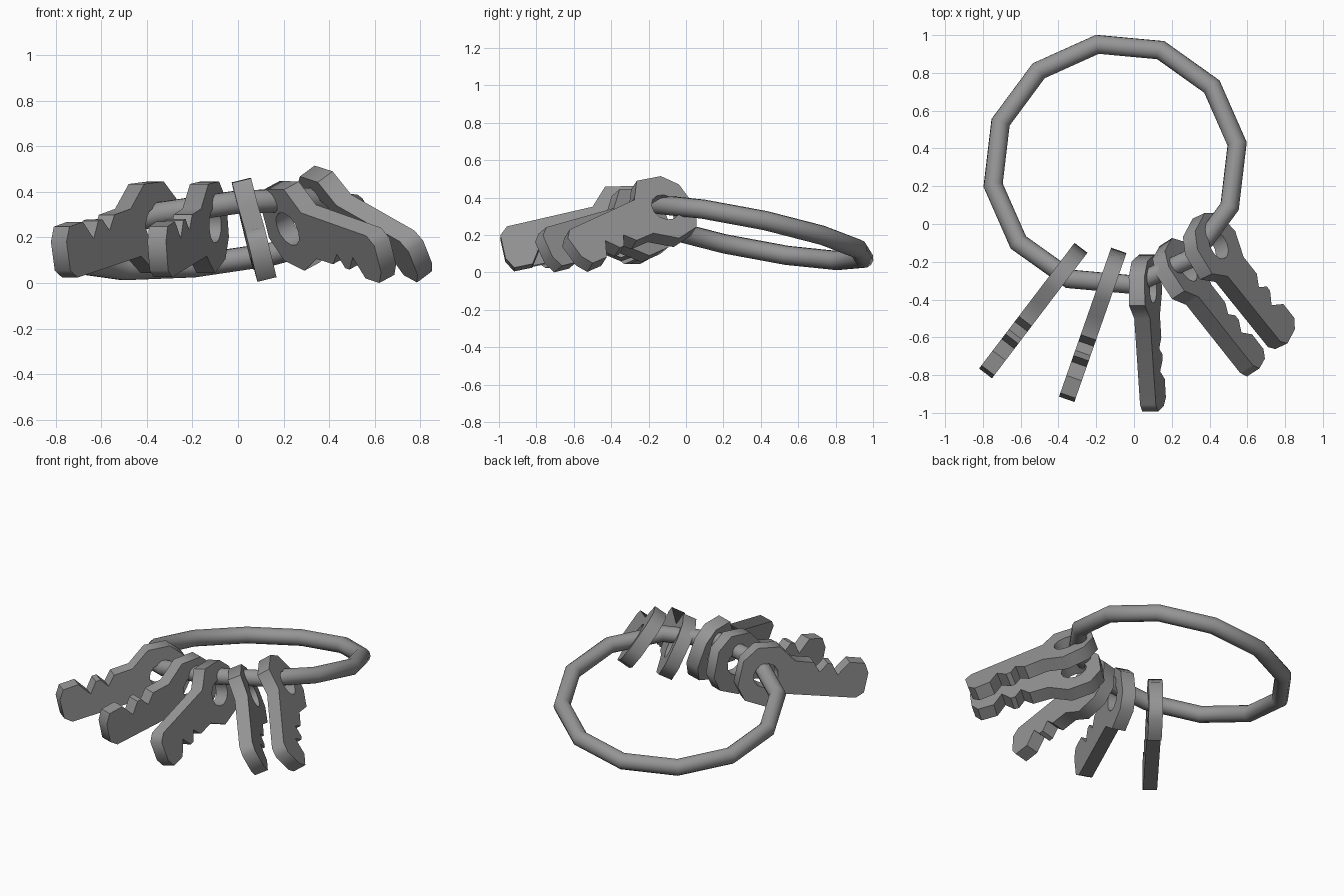
import bpy
import math
from mathutils import Matrix, Vector, Quaternion

cube = bpy.data.objects.get("Cube")
if cube:
    bpy.data.objects.remove(cube, do_unlink=True)

# Single plain metal colour
metal = bpy.data.materials.new("grey_metal")
metal.use_nodes = True
metal.diffuse_color = (0.3, 0.3, 0.3, 1)
metal.node_tree.nodes["Principled BSDF"].inputs["Base Color"].default_value = (0.3, 0.3, 0.3, 1)


def select_only(obj):
    bpy.ops.object.select_all(action="DESELECT")
    obj.select_set(True)
    bpy.context.view_layer.objects.active = obj


def smooth(obj, degrees):
    select_only(obj)
    bpy.ops.object.shade_smooth_by_angle(angle=math.radians(degrees))


# Twelve-sided ring, tilted so its near left part is raised
bpy.ops.mesh.primitive_torus_add(major_segments=12, minor_segments=12,
                                 major_radius=0.658, minor_radius=0.052)
ring = bpy.context.object
ring.name = "split_ring"
tilt = Vector((0, 0, 1)).rotation_difference(Vector((-0.13, 0.2, 1)))
spin = Quaternion((0, 0, 1), math.radians(9))
ring.matrix_world = Matrix.Translation((-0.10, 0.315, 0.215)) @ (tilt @ spin).to_matrix().to_4x4()
ring.data.materials.append(metal)
smooth(ring, 32)

# Key outline: origin at the hole, x towards the tip, teeth on +y
outline = [
    (-0.165, 0.08), (-0.165, -0.09), (-0.10, -0.175), (0.05, -0.205), (0.14, -0.11),
    (0.61, -0.10), (0.655, -0.06), (0.655, 0.07), (0.62, 0.13), (0.52, 0.13),
    (0.46, 0.04), (0.41, 0.11), (0.38, 0.11), (0.34, 0.05), (0.29, 0.11),
    (0.17, 0.11), (0.05, 0.195), (-0.09, 0.175),
]
hole = [(0.08 * math.cos(a * math.tau / 12), 0.08 * math.sin(a * math.tau / 12))
        for a in range(12)]


def make_key():
    curve = bpy.data.curves.new("key_profile", "CURVE")
    curve.dimensions = "2D"
    curve.fill_mode = "BOTH"
    curve.extrude = 0.043
    for points in (outline, hole):
        spline = curve.splines.new("POLY")
        spline.points.add(len(points) - 1)
        for p, (x, y) in zip(spline.points, points):
            p.co = (x, y, 0, 1)
        spline.use_cyclic_u = True
    obj = bpy.data.objects.new("key", curve)
    bpy.context.collection.objects.link(obj)
    select_only(obj)
    bpy.ops.object.convert(target="MESH")
    obj = bpy.context.object
    # Weld the caps to the walls
    bpy.ops.object.mode_set(mode="EDIT")
    bpy.ops.mesh.select_all(action="SELECT")
    bpy.ops.mesh.remove_doubles(threshold=0.0005)
    bpy.ops.mesh.normals_make_consistent(inside=False)
    bpy.ops.object.mode_set(mode="OBJECT")
    obj.data.materials.clear()
    obj.data.materials.append(metal)
    smooth(obj, 50)
    return obj


# Each key: name, hole centre, tip centre, sideways lean in degrees, teeth up (1) or down (-1)
keys = [
    ("key_far_right", (-0.39, -0.27, 0.255), (-0.77, -0.77, 0.115), 0, 1),
    ("key_right", (-0.14, -0.31, 0.255), (-0.35, -0.91, 0.115), 0, 1),
    ("key_middle", (0.06, -0.34, 0.265), (0.10, -0.99, 0.13), 14, -1),
    ("key_left", (0.25, -0.255, 0.255), (0.635, -0.75, 0.13), 25, -1),
    ("key_far_left", (0.415, -0.125, 0.325), (0.78, -0.59, 0.125), 36, -1),
]

first = make_key()
for i, (name, centre, tip, lean, teeth) in enumerate(keys):
    if i == 0:
        key = first
    else:
        key = first.copy()
        bpy.context.collection.objects.link(key)
    key.name = name
    along = (Vector(tip) - Vector(centre)).normalized()
    side = along.cross(Vector((0, 0, 1))).normalized()
    lean = math.radians(lean)
    across = (side.cross(along) * math.cos(lean) + side * math.sin(lean)) * teeth
    turn = Matrix((along, across, along.cross(across))).transposed()
    key.matrix_world = Matrix.Translation(centre) @ turn.to_4x4()
